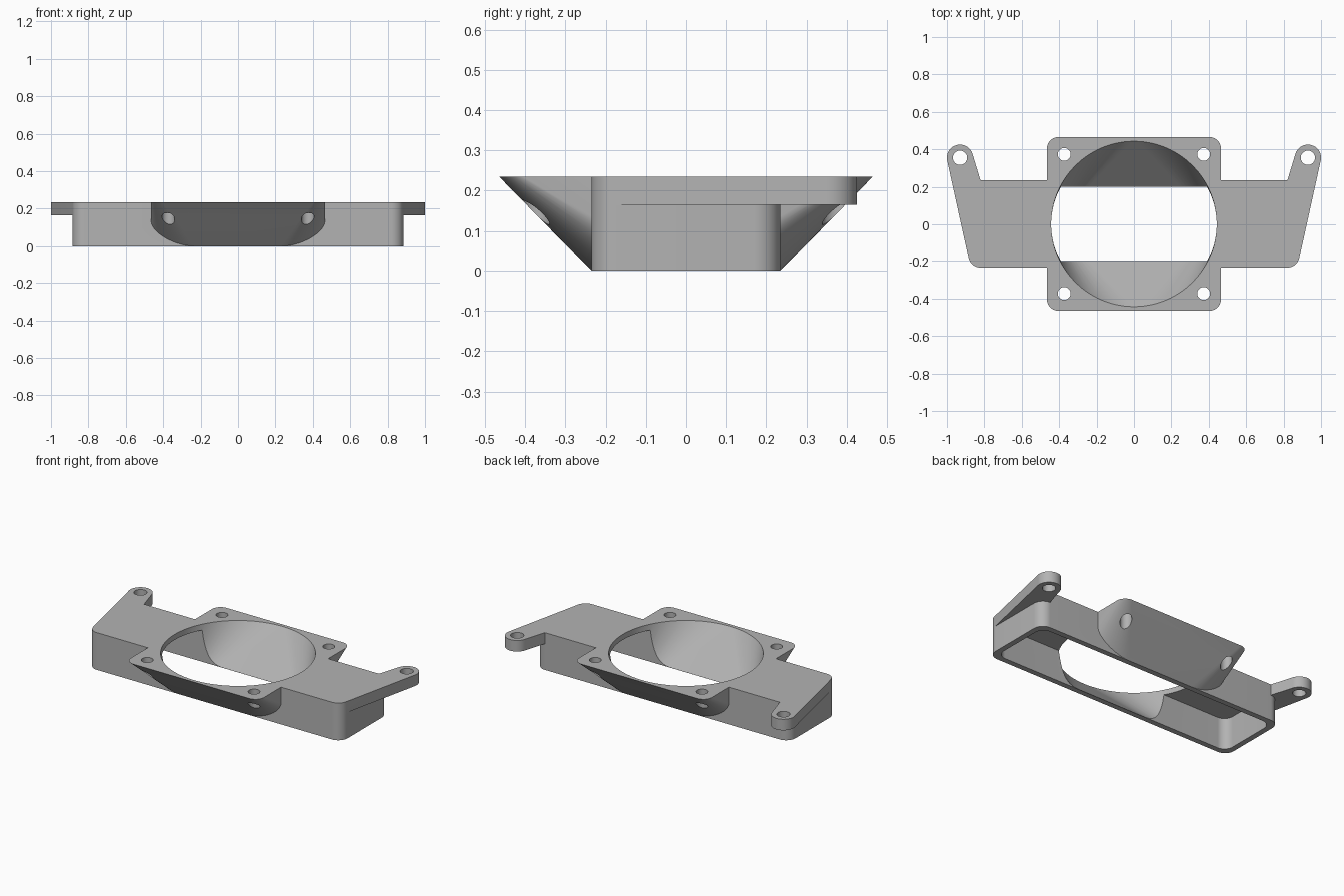
import bpy, bmesh, math

if "Cube" in bpy.data.objects:
    bpy.data.objects.remove(bpy.data.objects["Cube"])

TOP = 0.235
grey = bpy.data.materials.new("grey_plastic")
grey.diffuse_color = (0.45, 0.45, 0.45, 1)
grey.use_nodes = True
grey.node_tree.nodes["Principled BSDF"].inputs["Base Color"].default_value = grey.diffuse_color


def ring(cx, cy, r, z, n=64):
    return [(cx + r * math.cos(2 * math.pi * i / n),
             cy + r * math.sin(2 * math.pi * i / n), z) for i in range(n)]


def rounded(hx, hy, r, z):
    """Rounded rectangle as four corner rings (the hull drops the inside)."""
    return [p for sx in (-1, 1) for sy in (-1, 1)
            for p in ring(sx * (hx - r), sy * (hy - r), r, z)]


def hull(name, pts):
    """Convex solid around a set of points."""
    bm = bmesh.new()
    for p in pts:
        bm.verts.new(p)
    bmesh.ops.remove_doubles(bm, verts=bm.verts, dist=1e-5)
    bmesh.ops.convex_hull(bm, input=bm.verts)
    bmesh.ops.delete(bm, geom=[v for v in bm.verts if not v.link_faces], context='VERTS')
    bmesh.ops.dissolve_limit(bm, angle_limit=0.002, verts=bm.verts, edges=bm.edges)
    bmesh.ops.recalc_face_normals(bm, faces=bm.faces)
    me = bpy.data.meshes.new(name)
    bm.to_mesh(me)
    bm.free()
    me.materials.append(grey)
    ob = bpy.data.objects.new(name, me)
    bpy.context.collection.objects.link(ob)
    return ob


def combine(target, tool, op):
    """Apply a boolean and remove the tool."""
    bpy.context.view_layer.objects.active = target
    m = target.modifiers.new("bool", 'BOOLEAN')
    m.operation, m.solver, m.object = op, 'EXACT', tool
    bpy.ops.object.modifier_apply(modifier=m.name)
    bpy.data.objects.remove(tool)


# Long box body
body = hull("fan_duct", rounded(0.885, 0.235, 0.065, 0) + rounded(0.885, 0.235, 0.065, TOP))

# Square fan flange tapering down to the box width
combine(body, hull("fan_flange", rounded(0.465, 0.465, 0.06, TOP)
                   + rounded(0.465, 0.235, 0.234, 0)), 'UNION')

# Mounting ears
for s in (-1, 1):
    pts = []
    for z in (0.165, TOP):
        pts += ring(s * 0.93, 0.355, 0.07, z)
        pts += ring(s * 0.82, -0.17, 0.065, z)
        pts.append((s * 0.81, 0.2, z))
    combine(body, hull("ear", pts), 'UNION')

# Hollow underside
combine(body, hull("cavity", rounded(0.85, 0.2, 0.06, -0.05)
                   + rounded(0.85, 0.2, 0.06, 0.2)), 'DIFFERENCE')

# Round fan opening narrowing to the cavity width
combine(body, hull("fan_opening", ring(0, 0, 0.443, TOP + 0.05, 96) + ring(0, 0, 0.443, TOP, 96)
                   + rounded(0.443, 0.179, 0.178, -0.02)), 'DIFFERENCE')

# Screw holes in flange and ears
holes = [(sx * 0.373, sy * 0.373, 0.034) for sx in (-1, 1) for sy in (-1, 1)]
holes += [(s * 0.93, 0.355, 0.038) for s in (-1, 1)]
for x, y, r in holes:
    combine(body, hull("screw_hole", ring(x, y, r, -0.1, 40) + ring(x, y, r, 0.4, 40)), 'DIFFERENCE')

# Smooth curved walls, keep edges sharp
bpy.ops.object.select_all(action='DESELECT')
body.select_set(True)
bpy.context.view_layer.objects.active = body
bpy.ops.object.shade_smooth_by_angle(angle=math.radians(25))
